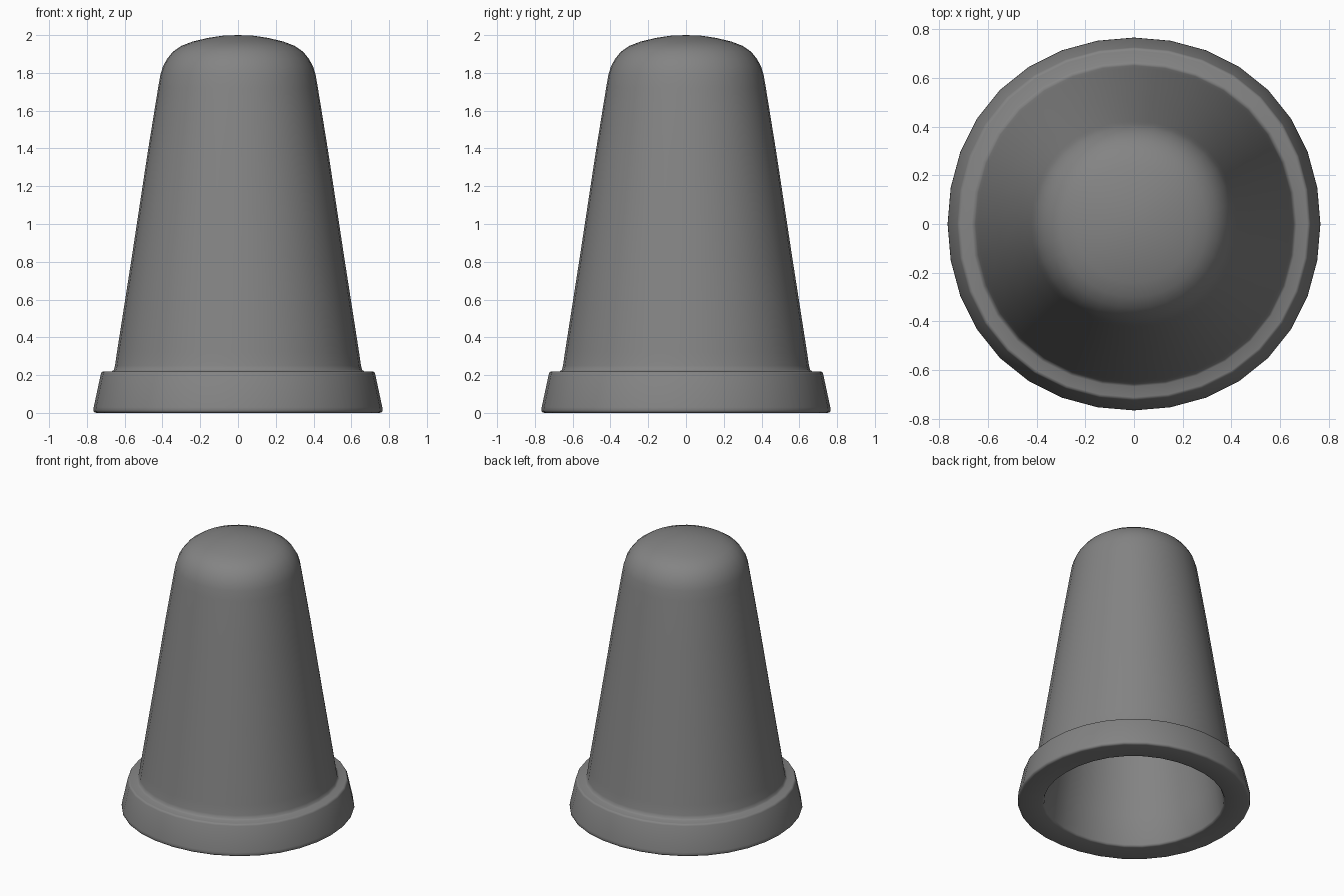
import bpy, bmesh, math

if "Cube" in bpy.data.objects:
    bpy.data.objects.remove(bpy.data.objects["Cube"])

SIDES = 32

# Outer profile from crown to foot, then inner wall back up (radius, height)
outer = [(0, 2.0), (0.08, 1.997), (0.16, 1.985), (0.24, 1.966), (0.30, 1.943),
         (0.345, 1.912), (0.375, 1.875), (0.397, 1.835), (0.411, 1.79),
         (0.423, 1.72), (0.478, 1.38), (0.563, 0.82), (0.641, 0.32),
         (0.651, 0.25), (0.657, 0.228), (0.668, 0.22)]
rim = [(0.712, 0.22), (0.721, 0.217), (0.726, 0.207), (0.764, 0.03),
       (0.766, 0.014), (0.762, 0.004), (0.75, 0.0), (0.605, 0.0),
       (0.595, 0.004), (0.59, 0.014)]
inner = [(0.56, 0.22), (0.47, 0.82), (0.385, 1.38), (0.33, 1.72),
         (0.31, 1.79), (0.27, 1.85), (0.19, 1.89), (0.09, 1.907), (0, 1.91)]


def lathe(name, profile, bulge):
    """Revolve a profile about z, slightly wider on the diagonals."""
    bm = bmesh.new()
    verts = [bm.verts.new((r, 0, z)) for r, z in profile]
    edges = [bm.edges.new(pair) for pair in zip(verts, verts[1:])]
    bmesh.ops.spin(bm, geom=verts + edges, cent=(0, 0, 0), axis=(0, 0, 1),
                   angle=2 * math.pi, steps=SIDES)
    bmesh.ops.remove_doubles(bm, verts=bm.verts[:], dist=1e-4)
    for v in bm.verts:
        k = 1 + bulge * math.sin(2 * math.atan2(v.co.y, v.co.x)) ** 2
        v.co.x *= k
        v.co.y *= k
    bmesh.ops.recalc_face_normals(bm, faces=bm.faces[:])
    mesh = bpy.data.meshes.new(name)
    bm.to_mesh(mesh)
    bm.free()
    obj = bpy.data.objects.new(name, mesh)
    bpy.context.collection.objects.link(obj)
    bpy.context.view_layer.objects.active = obj
    obj.select_set(True)
    bpy.ops.object.shade_smooth_by_angle(angle=math.radians(50))
    return obj


# Hollow tapered cap with a flared rim
shell = lathe("thimble_shell", outer + rim + inner, 0.017)

# Dark grey finish
grey = bpy.data.materials.new("dark_grey")
grey.diffuse_color = (0.23, 0.23, 0.23, 1)
grey.use_nodes = True
grey.node_tree.nodes["Principled BSDF"].inputs["Base Color"].default_value = grey.diffuse_color
shell.data.materials.append(grey)
